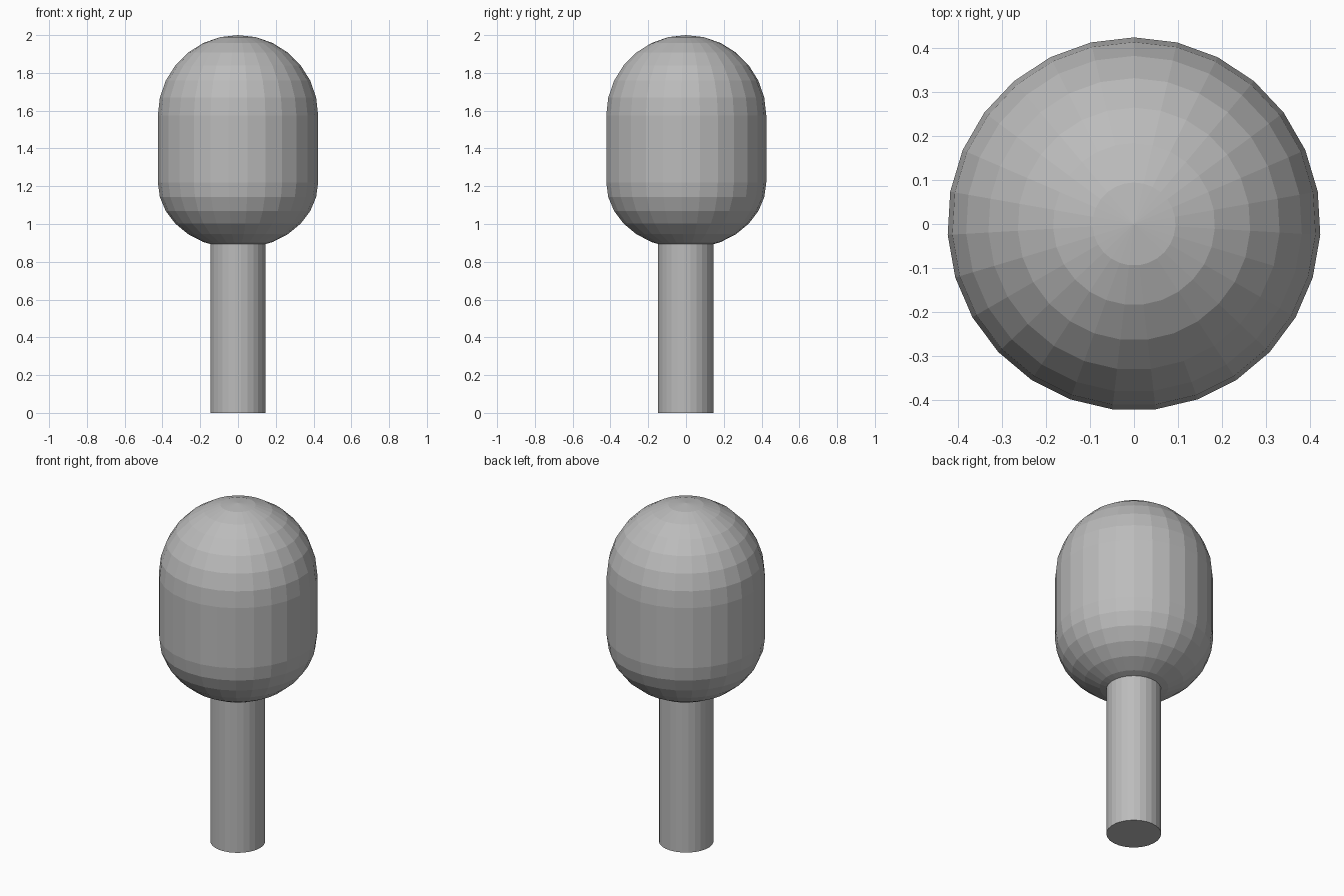
import bpy, bmesh
from math import sin, cos, pi

if "Cube" in bpy.data.objects:
    bpy.data.objects.remove(bpy.data.objects["Cube"], do_unlink=True)

SIDES = 27      # segments around
RINGS = 7       # rings per dome
RADIUS = 0.425

grey = bpy.data.materials.new("plain_grey")
grey.use_nodes = True
color = (0.5, 0.5, 0.5, 1)
grey.diffuse_color = color
grey.node_tree.nodes["Principled BSDF"].inputs["Base Color"].default_value = color


def lathe(name, profile, y=0):
    """Spin (radius, z) points into a closed faceted solid."""
    bm = bmesh.new()
    loops = []
    for r, z in profile:
        angles = [pi / 2 + 2 * pi * i / SIDES for i in range(SIDES)]
        loops.append([bm.verts.new((r * cos(a), y + r * sin(a), z)) for a in angles])
    for low, high in zip(loops, loops[1:]):
        for i in range(SIDES):
            j = (i + 1) % SIDES
            bm.faces.new((low[i], low[j], high[j], high[i]))
    bm.faces.new(loops[0][::-1])
    bm.faces.new(loops[-1])
    # Collapse pole rings to single points
    bmesh.ops.remove_doubles(bm, verts=bm.verts, dist=0.0005)
    bmesh.ops.recalc_face_normals(bm, faces=bm.faces)
    mesh = bpy.data.meshes.new(name)
    bm.to_mesh(mesh)
    bm.free()
    mesh.materials.append(grey)
    obj = bpy.data.objects.new(name, mesh)
    bpy.context.collection.objects.link(obj)
    return obj


def dome(base, height):
    """Quarter-ellipse profile from the rim to the pole."""
    steps = [pi / 2 * k / RINGS for k in range(RINGS + 1)]
    return [(max(RADIUS * cos(t), 0.0001), base + height * sin(t)) for t in steps]


# Rounded head: squashed lower dome, straight wall, round upper dome
lathe("head", dome(1.22, -0.35)[:-1][::-1] + dome(1.575, 0.425))

# Straight stem, tucked slightly into the head
lathe("stem", [(0.147, 0), (0.147, 0.92)], y=-0.002)
